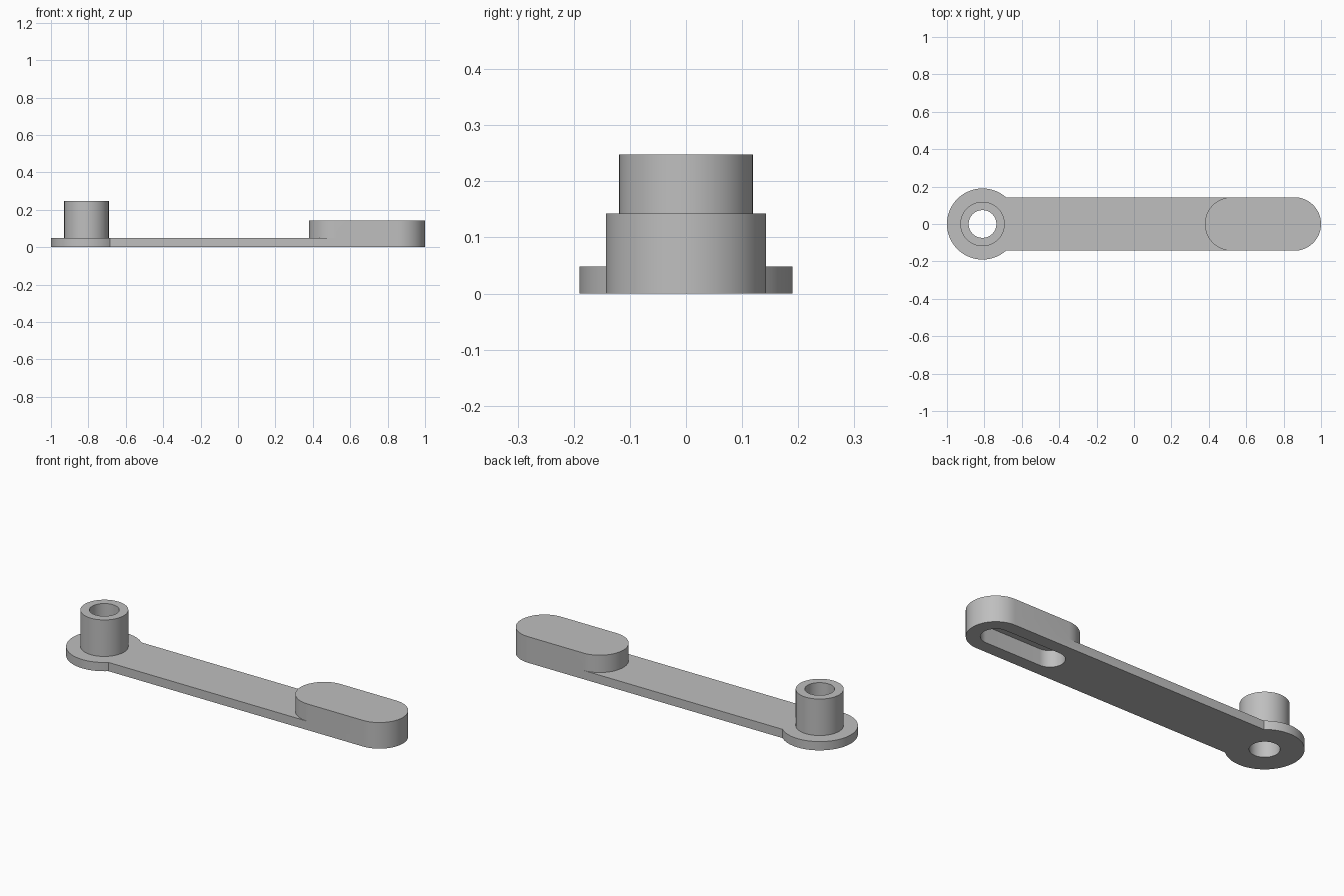
import bpy
import bmesh
from math import asin, cos, pi, sin, tau

if "Cube" in bpy.data.objects:
    bpy.data.objects.remove(bpy.data.objects["Cube"], do_unlink=True)

# Main dimensions
PIVOT_X, SLOT_X, TIP_X = -0.81, 0.522, 0.857
ARM_R, FLANGE_R, BOSS_R, HOLE_R = 0.143, 0.19, 0.119, 0.074
PLATE_Z, PAD_Z, BOSS_Z, SLOT_Z = 0.048, 0.143, 0.248, 0.09
EMBED = 0.02

grey = bpy.data.materials.new("plain grey")
grey.use_nodes = True
color = (0.52, 0.52, 0.52, 1)
grey.diffuse_color = color
grey.node_tree.nodes["Principled BSDF"].inputs["Base Color"].default_value = color


def arc(x, r, start, end, steps=32):
    """Points along an arc centred on the x axis."""
    return [(round(x + r * cos(start + (end - start) * i / steps), 6),
             round(r * sin(start + (end - start) * i / steps), 6))
            for i in range(steps + 1)]


def stadium(x0, x1, r):
    return arc(x1, r, -pi / 2, pi / 2) + arc(x0, r, pi / 2, 3 * pi / 2)


def circle(x, r):
    return arc(x, r, 0, tau, 64)[:-1]


def prism(name, outline, z0, z1):
    """Extrude a flat outline from z0 up to z1."""
    bm = bmesh.new()
    base = bm.faces.new([bm.verts.new((x, y, z0)) for x, y in outline])
    top = bmesh.ops.extrude_face_region(bm, geom=[base], use_keep_orig=True)
    moved = [v for v in top["geom"] if isinstance(v, bmesh.types.BMVert)]
    bmesh.ops.translate(bm, verts=moved, vec=(0, 0, z1 - z0))
    bmesh.ops.recalc_face_normals(bm, faces=bm.faces)
    mesh = bpy.data.meshes.new(name)
    bm.to_mesh(mesh)
    bm.free()
    mesh.materials.append(grey)
    obj = bpy.data.objects.new(name, mesh)
    bpy.context.collection.objects.link(obj)
    return obj


def combine(target, tool, operation):
    """Apply a boolean and discard the tool."""
    tool.hide_render = True
    mod = target.modifiers.new(tool.name, "BOOLEAN")
    mod.operation, mod.solver, mod.object = operation, "EXACT", tool
    bpy.ops.object.modifier_apply(modifier=mod.name)
    bpy.data.objects.remove(tool, do_unlink=True)


# Flat arm with a round flange at the pivot and a rounded tip
neck = asin(ARM_R / FLANGE_R)
arm = prism("lever_arm",
            arc(PIVOT_X, FLANGE_R, neck, tau - neck, 56)
            + arc(TIP_X, ARM_R, -pi / 2, pi / 2), 0, PLATE_Z)
bpy.ops.object.select_all(action="DESELECT")
bpy.context.view_layer.objects.active = arm
arm.select_set(True)

# Raised pad and pivot boss
combine(arm, prism("raised_pad", stadium(SLOT_X, TIP_X, ARM_R), EMBED, PAD_Z), "UNION")
combine(arm, prism("pivot_boss", circle(PIVOT_X, BOSS_R), EMBED, BOSS_Z), "UNION")

# Through bore and blind slot in the underside
combine(arm, prism("bore_cutter", circle(PIVOT_X, HOLE_R), -0.1, 0.4), "DIFFERENCE")
combine(arm, prism("slot_cutter", stadium(SLOT_X, TIP_X, HOLE_R), -0.1, SLOT_Z), "DIFFERENCE")

bpy.ops.object.shade_smooth_by_angle()
